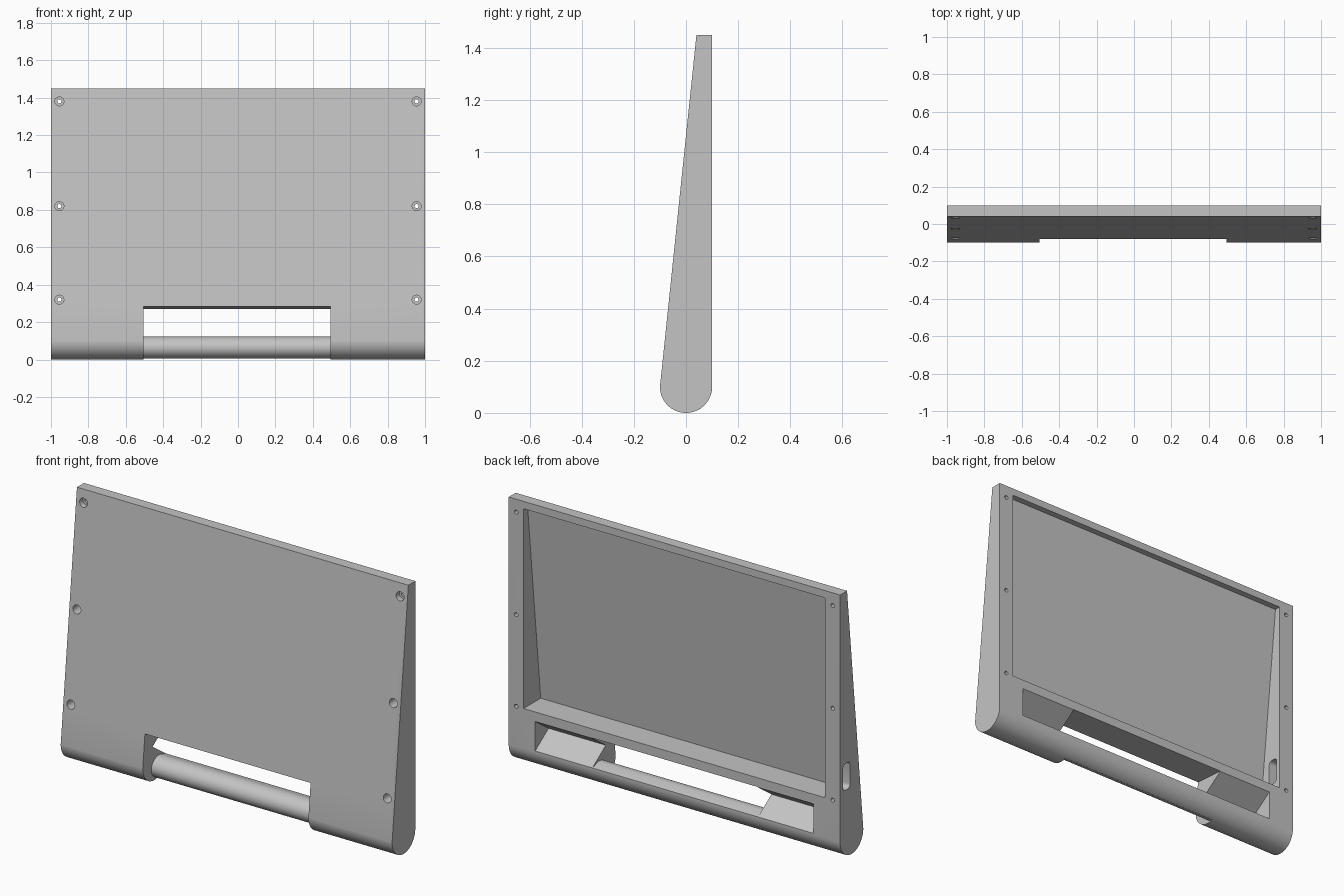
import bpy, bmesh, math
from mathutils import Vector

cube = bpy.data.objects.get("Cube")
if cube:
    bpy.data.objects.remove(cube, do_unlink=True)

grey = bpy.data.materials.new("plain_grey")
grey.use_nodes = True
GREY = (0.55, 0.55, 0.55, 1)
grey.diffuse_color = GREY
grey.node_tree.nodes["Principled BSDF"].inputs["Base Color"].default_value = GREY


def finish(name, bm):
    bmesh.ops.recalc_face_normals(bm, faces=bm.faces)
    mesh = bpy.data.meshes.new(name)
    bm.to_mesh(mesh)
    bm.free()
    mesh.materials.append(grey)
    obj = bpy.data.objects.new(name, mesh)
    bpy.context.collection.objects.link(obj)
    return obj


def prism(name, profile, x0, x1):
    """Extrude a (y, z) outline along x."""
    bm = bmesh.new()
    face = bm.faces.new([bm.verts.new((x0, y, z)) for y, z in profile])
    out = bmesh.ops.extrude_face_region(bm, geom=[face])
    verts = [g for g in out["geom"] if isinstance(g, bmesh.types.BMVert)]
    bmesh.ops.translate(bm, verts=verts, vec=(x1 - x0, 0, 0))
    return finish(name, bm)


def rod(name, x, z, radius, y0, y1):
    """Cylinder along y."""
    bpy.ops.mesh.primitive_cylinder_add(
        vertices=24, radius=radius, depth=y1 - y0,
        location=(x, (y0 + y1) / 2, z), rotation=(math.pi / 2, 0, 0))
    obj = bpy.context.object
    obj.name = name
    obj.data.materials.append(grey)
    return obj


def arc(cy, cz, ry, rz, a0, a1, steps):
    angles = [math.radians(a0 + (a1 - a0) * i / steps) for i in range(steps + 1)]
    return [(cy + ry * math.cos(a), cz + rz * math.sin(a)) for a in angles]


def activate(obj):
    bpy.ops.object.select_all(action='DESELECT')
    obj.select_set(True)
    bpy.context.view_layer.objects.active = obj


def cut(target, cutter):
    cutter.hide_render = True
    mod = target.modifiers.new("cut", 'BOOLEAN')
    mod.operation = 'DIFFERENCE'
    mod.solver = 'EXACT'
    mod.object = cutter
    activate(target)
    bpy.ops.object.modifier_apply(modifier=mod.name)
    bpy.data.objects.remove(cutter, do_unlink=True)


HEIGHT, BACK, WALL = 1.45, 0.1, 0.03


def front_y(z):
    return -0.1 + 0.14 * (z - 0.1) / (HEIGHT - 0.1)


# Wedge shaped body with a rounded foot
body = prism("body", [(BACK, HEIGHT), (0.04, HEIGHT)]
             + arc(0, 0.1, 0.1, 0.1, 180, 360, 32), -1, 1)

# Rear pocket, its floor parallel to the sloping front
low, high = 0.32, 1.41
cut(body, prism("pocket_cutter", [
    (0.2, low), (0.2, high), (front_y(high) + WALL, high),
    (front_y(low) + WALL, low)], -0.91, 0.91))

# V-shaped finger groove across the back
cut(body, prism("groove_cutter", [
    (BACK, 0.107), (0.2, 0.107), (0.2, 0.268), (BACK, 0.268),
    (-0.015, 0.187)], -0.84, 0.84))

# Handle opening through the body
SLOT = (-0.505, 0.495)
cut(body, prism("slot_cutter", [
    (-0.2, -0.1), (0.2, -0.1), (0.2, 0.263), (-0.2, 0.291)], *SLOT))

# Port opening in the right side wall
bpy.ops.mesh.primitive_cube_add(size=1, location=(-1, 0.045, 0.44))
port = bpy.context.object
port.scale = (0.3, 0.06, 0.145)
activate(port)
bpy.ops.object.transform_apply(location=False, rotation=False, scale=True)
bm = bmesh.new()
bm.from_mesh(port.data)
long_edges = [e for e in bm.edges
              if abs((e.verts[0].co - e.verts[1].co).normalized().x) > 0.9]
bmesh.ops.bevel(bm, geom=long_edges, offset=0.02, segments=4, profile=0.5,
                affect='EDGES')
bm.to_mesh(port.data)
bm.free()
cut(body, port)

# Counterbored screw holes along both sides
for x in (-0.955, 0.955):
    for z in (0.32, 0.82, 1.38):
        cut(body, rod("bore_cutter", x, z, 0.024, -0.3, 0.06))
        cut(body, rod("screw_cutter", x, z, 0.011, -0.3, 0.3))

# Rounded handle bar continuing the foot at the back
handle = prism("handle_bar",
               arc(0, 0.1, 0.1, 0.1, 290, 360, 14) + [(BACK, 0.107)]
               + arc(0.04, 0.064, 0.066, 0.059, 80, 265, 24),
               SLOT[0] - 0.004, SLOT[1] + 0.004)

for obj in (body, handle):
    activate(obj)
    bpy.ops.object.shade_smooth_by_angle(angle=math.radians(25))
